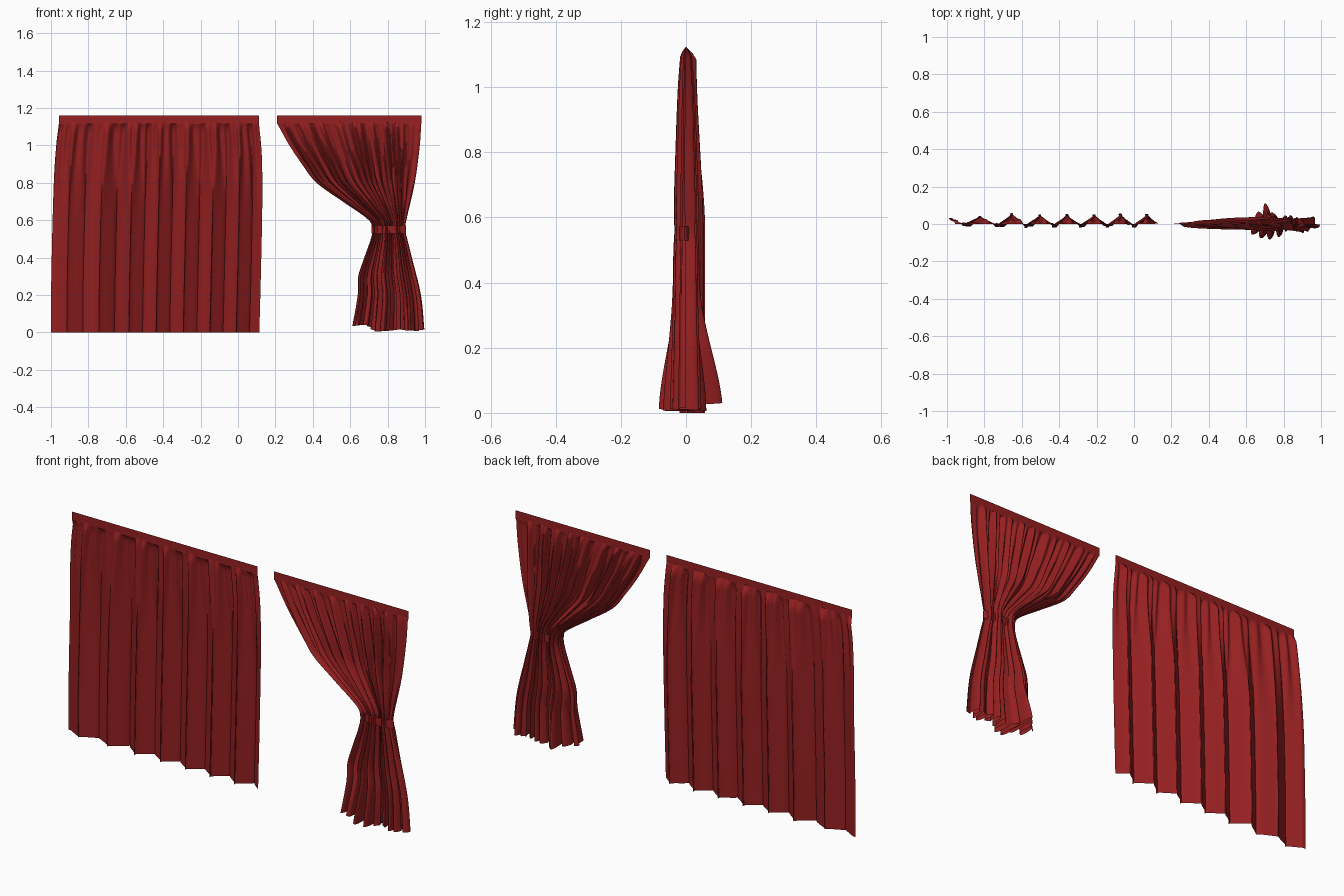
import bpy, math, random

if "Cube" in bpy.data.objects:
    bpy.data.objects.remove(bpy.data.objects["Cube"])
random.seed(7)

red = bpy.data.materials.new("red_fabric")
red.diffuse_color = (0.3, 0.014, 0.015, 1)
red.use_nodes = True
red.node_tree.nodes["Principled BSDF"].inputs["Base Color"].default_value = red.diffuse_color


def interp(keys, t):
    """Smooth lookup in a list of (t, value) pairs sorted by t (Catmull-Rom)."""
    t = min(max(t, keys[0][0]), keys[-1][0])
    i = max(k for k in range(len(keys) - 1) if keys[k][0] <= t)
    (a, p), (b, q) = keys[i], keys[i + 1]

    def slope(k):
        lo, hi = max(k - 1, 0), min(k + 1, len(keys) - 1)
        return (keys[hi][1] - keys[lo][1]) / (keys[hi][0] - keys[lo][0])
    h, s = b - a, (t - a) / (b - a)
    return ((2*s**3 - 3*s**2 + 1) * p + (s**3 - 2*s**2 + s) * h * slope(i)
            + (3*s**2 - 2*s**3) * q + (s**3 - s**2) * h * slope(i + 1))


def smooth(a, b, t):
    s = min(max((t - a) / (b - a), 0), 1)
    return s * s * (3 - 2 * s)


def sheet(name, nu, nv, point):
    """Grid surface from point(u, v) with u, v in 0..1."""
    verts = [point(i / nu, j / nv) for j in range(nv + 1) for i in range(nu + 1)]
    w = nu + 1
    faces = [(j*w + i, j*w + i + 1, (j+1)*w + i + 1, (j+1)*w + i)
             for j in range(nv) for i in range(nu)]
    me = bpy.data.meshes.new(name)
    me.from_pydata(verts, [], faces)
    me.materials.append(red)
    ob = bpy.data.objects.new(name, me)
    bpy.context.collection.objects.link(ob)
    for p in me.polygons:
        p.use_smooth = True
    return ob


TOP, BAND = 1.16, 1.125

# Closed curtain: broad round folds at the hem breaking into fine pleats at the top
L_left = [(0, -1.0), (0.3, -0.998), (0.8, -0.985), (1.0, -0.972), (1.12, -0.957)]
L_right = [(0, 0.114), (0.3, 0.122), (0.7, 0.13), (0.95, 0.127), (1.12, 0.112)]
crests = [-1.0, -0.83, -0.66, -0.51, -0.365, -0.22, -0.08, 0.06, 0.19]
crest_keys = [((x + 1) / 1.114, k) for k, x in enumerate(crests)]
crest_amp = [0.03, 0.026, 0.042, 0.033, 0.036, 0.034, 0.038, 0.036, 0.03]


def closed(u, v):
    z = BAND * v
    xl, xr = interp(L_left, z), interp(L_right, z)
    k = interp(crest_keys, u)
    ph = 2 * math.pi * k
    i = min(int(k), 7)
    amp = crest_amp[i] + (crest_amp[i + 1] - crest_amp[i]) * smooth(0, 1, k - i)
    top = smooth(0.55, 1.1, z)
    end = 1 - smooth(1.09, BAND, z)
    fade = 0.5 + 0.5 * smooth(0, 0.05, min(u, 1 - u))
    y = amp * (1 - 0.55 * top) * fade * math.cos(ph)
    y += 0.009 * top * math.sin(3 * ph + 1.5 * math.sin(14.4 * u))
    y += 0.017 * (1 - 0.6 * top)
    x = xl + (xr - xl) * u
    x -= 0.016 * (1 - top) * math.sin(2 * ph) * smooth(0, 0.06, min(u, 1 - u))
    return x, y * end, z


sheet("closed_curtain", 280, 56, closed)

# Tied curtain: swept to one side, pinched at the waist, flared at the hem
R_left = [(0, 0.605), (0.2, 0.64), (0.3, 0.643), (0.4, 0.675), (0.5, 0.71),
          (0.55, 0.718), (0.6, 0.70), (0.7, 0.56), (0.8, 0.42), (0.9, 0.342),
          (1.0, 0.275), (1.12, 0.208)]
R_right = [(0, 0.998), (0.2, 0.978), (0.4, 0.93), (0.5, 0.905), (0.55, 0.893),
           (0.6, 0.90), (0.8, 0.945), (1.0, 0.972), (1.12, 0.98)]
R_depth = [(0, 0.044), (0.3, 0.036), (0.5, 0.032), (0.56, 0.029), (0.62, 0.03),
           (0.8, 0.025), (1.0, 0.019), (1.12, 0.012)]
FOLDS = 9
fold_amp = [random.uniform(0.75, 1.15) for _ in range(FOLDS + 2)]
hem = [random.uniform(0.004, 0.016) for _ in range(FOLDS + 2)]


def per_fold(vals, t):
    i = int(t)
    return vals[i] + (vals[i + 1] - vals[i]) * smooth(0, 1, t - i)


def tied(u, v):
    low = per_fold(hem, u * FOLDS) + 0.03 * (1 - smooth(0.15, 0.35, u))
    z = low + (BAND - low) * v
    xl, xr = interp(R_left, z), interp(R_right, z)
    w = u + 0.018 * math.sin(9 * u) + 0.008 * math.sin(23 * u)
    ph = 2 * math.pi * FOLDS * w
    flare = (1 - smooth(0.02, 0.42, z)) * math.exp(-((u - 0.25) / 0.17) ** 2)
    edge = smooth(0, 0.06, min(u, 1 - u))
    amp = interp(R_depth, z) * per_fold(fold_amp, u * FOLDS) * (0.3 + 0.7 * edge)
    amp *= 1 - smooth(1.1, BAND, z)
    fine = 0.3 + 0.25 * smooth(0.3, 0.9, z)
    y = amp * ((1.05 - 0.4 * fine) * math.sin(ph) * (1 + 1.5 * flare)
               + fine * math.sin(2.3 * ph + 1))
    x = xl + (xr - xl) * u
    x -= 0.17 * (xr - xl) / FOLDS * edge * math.sin(2 * ph) * (1 - smooth(0.6, 1.0, z))
    return x, y, z


sheet("tied_curtain", 420, 70, tied)

# Flat heading bands
for name, x0, x1 in (("closed_heading", -0.957, 0.112), ("tied_heading", 0.208, 0.982)):
    sheet(name, 12, 1, lambda u, v: (x0 + (x1 - x0) * u, 0, 1.115 + (TOP - 1.115) * v))


# Tieback sunk into the gathered waist, outer folds bulge over it
def tieback(u, v):
    a = 2 * math.pi * u
    return (0.806 + 0.093 * math.cos(a), -0.004 + 0.021 * math.sin(a),
            0.53 + 0.042 * v)


sheet("tieback", 48, 2, tieback)
